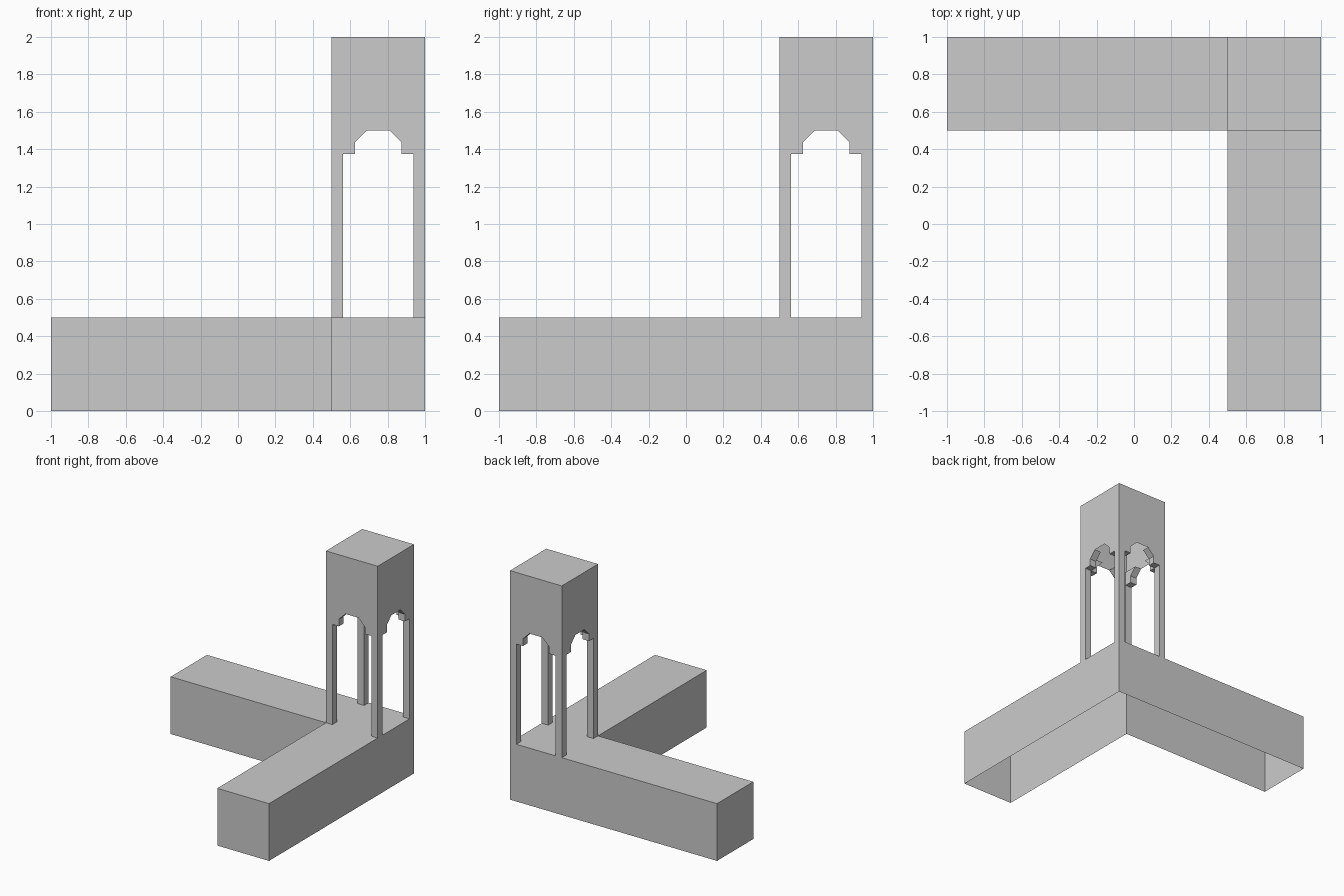
import bpy, bmesh
from mathutils import Matrix, Vector

if "Cube" in bpy.data.objects:
    bpy.data.objects.remove(bpy.data.objects["Cube"])


def prism(name, outline, offset, caps=(True, True), matrix=Matrix()):
    """Sweep a closed outline along an offset; caps = (start, end)."""
    bm = bmesh.new()
    a = [bm.verts.new(matrix @ Vector(p)) for p in outline]
    b = [bm.verts.new(matrix @ (Vector(p) + Vector(offset))) for p in outline]
    n = len(a)
    start = bm.faces.new(list(reversed(a)))
    end = bm.faces.new(b)
    for i in range(n):
        j = (i + 1) % n
        bm.faces.new((a[i], a[j], b[j], b[i]))
    bmesh.ops.recalc_face_normals(bm, faces=bm.faces[:])
    drop = [f for f, keep in zip((start, end), caps) if not keep]
    if drop:
        bmesh.ops.delete(bm, geom=drop, context='FACES_ONLY')
    mesh = bpy.data.meshes.new(name)
    bm.to_mesh(mesh)
    bm.free()
    obj = bpy.data.objects.new(name, mesh)
    bpy.context.collection.objects.link(obj)
    return obj


def square(x0, y0, size, z):
    return [(x0, y0, z), (x0 + size, y0, z),
            (x0 + size, y0 + size, z), (x0, y0 + size, z)]


T = 0.0625                                  # post thickness
CENTRE = Matrix.Translation((0.75, 0.75, 0))

# L-shaped wall, open underneath
corner_wall = [(-1, 0.5, 0), (0.5, 0.5, 0), (0.5, -1, 0),
               (1, -1, 0), (1, 1, 0), (-1, 1, 0)]
prism("corner_wall", corner_wall, (0, 0, 0.5), (False, True))

# Hollow tower top, open underneath
prism("tower_top", square(0.5, 0.5, 0.5, 1.5), (0, 0, 0.5), (False, True))

# Stepped and chamfered arch bracket, relative to the tower centre
bracket = [(-0.1875, -0.25, 1.375), (-0.125, -0.25, 1.375),
           (-0.125, -0.25, 1.4375), (-0.0625, -0.25, 1.5),
           (-0.1875, -0.25, 1.5)]

for i, side in enumerate(("front", "right", "back", "left")):
    turn = CENTRE @ Matrix.Rotation(i * 1.5707963267948966, 4, 'Z')
    # Corner post
    prism(f"{side}_post", square(-0.25, -0.25, T, 0.5), (0, 0, 1),
          (False, False), turn)
    # Mirrored pair of brackets
    for label, sx in (("a", 1), ("b", -1)):
        prism(f"{side}_bracket_{label}", bracket, (0, T, 0), (True, True),
              turn @ Matrix.Diagonal((sx, 1, 1, 1)))
